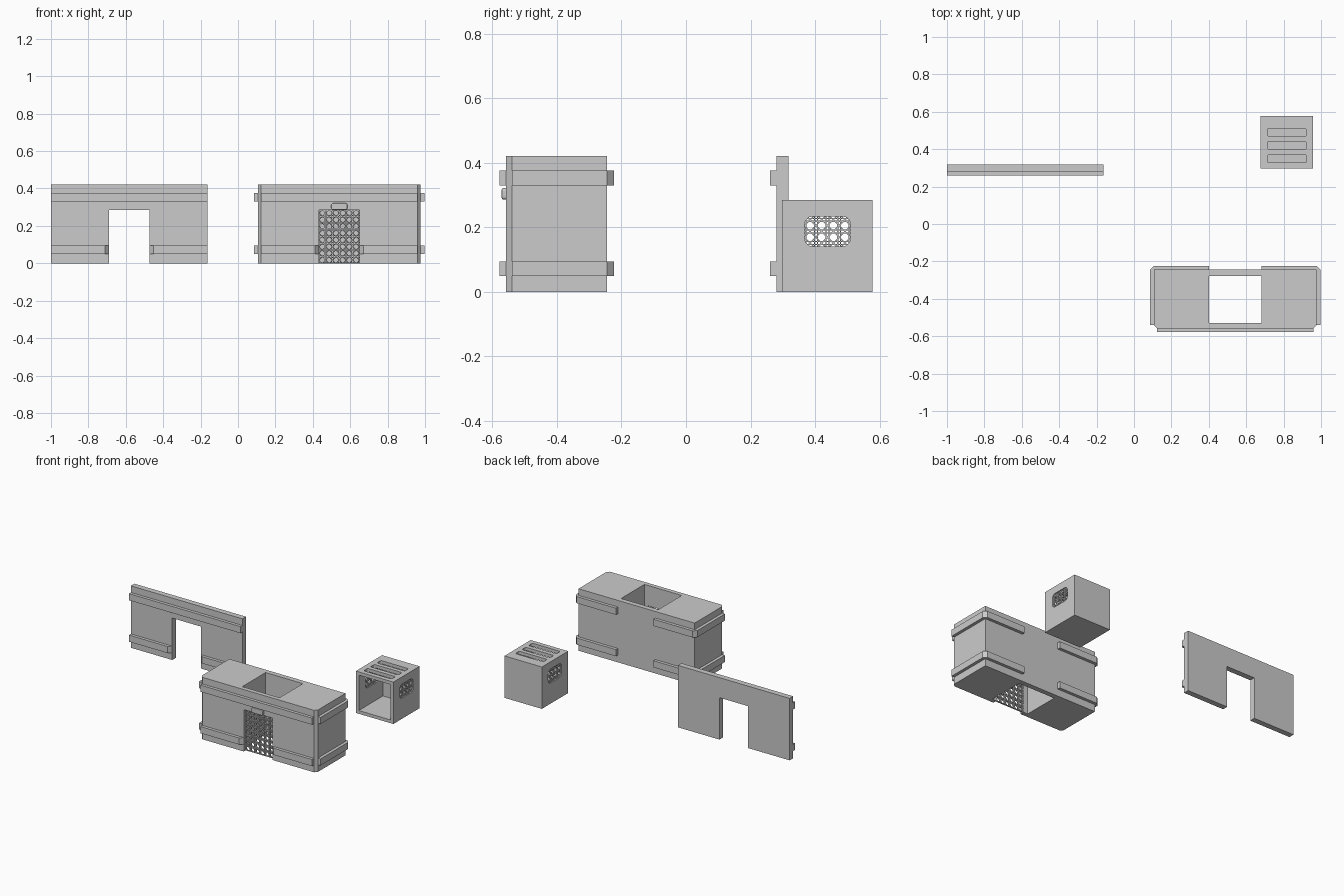
import bpy, bmesh, math
from mathutils import Matrix, Vector

if "Cube" in bpy.data.objects:
    bpy.data.objects.remove(bpy.data.objects["Cube"])

TOP = 0.42          # height of the tall parts
DOOR_H = 0.284      # doorway height
DOOR = 0.108        # doorway half width
FACE = 0.4185       # front face half width
R = 0.0205          # rail thickness
RAILS = ((0.049, 0.094), (0.330, 0.375))


def link(name, bm):
    bmesh.ops.recalc_face_normals(bm, faces=bm.faces)
    me = bpy.data.meshes.new(name)
    bm.to_mesh(me)
    bm.free()
    ob = bpy.data.objects.new(name, me)
    bpy.context.collection.objects.link(ob)
    return ob


def add_prism(bm, pts, lo, hi, axis='z'):
    """Extrude a 2D outline along an axis (remaining axes in x, y, z order)."""
    def put(p, t):
        return {'z': (p[0], p[1], t), 'y': (p[0], t, p[1]), 'x': (t, p[0], p[1])}[axis]
    a = [bm.verts.new(put(p, lo)) for p in pts]
    b = [bm.verts.new(put(p, hi)) for p in pts]
    n = len(pts)
    bm.faces.new(a[::-1])
    bm.faces.new(b)
    for i in range(n):
        bm.faces.new((a[i], a[(i + 1) % n], b[(i + 1) % n], b[i]))


def prism(name, pts, lo, hi, axis='z'):
    bm = bmesh.new()
    add_prism(bm, pts, lo, hi, axis)
    return link(name, bm)


def rect(x0, x1, y0, y1):
    return [(x0, y0), (x1, y0), (x1, y1), (x0, y1)]


def rounded(x0, x1, y0, y1, r, seg=3):
    pts = []
    for i, (cx, cy) in enumerate(rect(x0 + r, x1 - r, y0 + r, y1 - r)):
        for k in range(seg + 1):
            a = math.pi + (i + k / seg) * math.pi / 2
            pts.append((cx + r * math.cos(a), cy + r * math.sin(a)))
    return pts


def cut(ob, pts, lo, hi, axis):
    c = prism("cutter", pts, lo, hi, axis)
    m = ob.modifiers.new("cut", 'BOOLEAN')
    m.operation, m.solver, m.object = 'DIFFERENCE', 'EXACT', c
    bpy.context.view_layer.objects.active = ob
    bpy.ops.object.modifier_apply(modifier=m.name)
    bpy.data.objects.remove(c)


def lattice(name, u0, u1, v0, v1, lo, hi, axis, p=0.036, bar=0.0035):
    """Cane weave: paired straight strands and crossing diagonals."""
    bm = bmesh.new()
    uc, vc = (u0 + u1) / 2, (v0 + v1) / 2
    w, h = (u1 - u0) / 2, (v1 - v0) / 2
    segs = []
    for k in range(-12, 13):
        for s in (-0.0045, 0.0045):
            t = k * p + s
            if abs(t) < w:
                segs.append(((t, -h), (t, h)))
            if abs(t) < h:
                segs.append(((-w, t), (w, t)))
        c = (k + 0.5) * p
        a, b = max(-w, -h - c), min(w, h - c)
        if b - a > 0.004:
            segs.append(((a, a + c), (b, b + c)))
            segs.append(((-a, a + c), (-b, b + c)))
    for s, e in segs:
        s, e = Vector(s), Vector(e)
        d = (e - s).normalized() * bar / 2
        n = Vector((-d.y, d.x))
        o = Vector((uc, vc))
        add_prism(bm, [q + o for q in (s - n, e - n, e + n, s + n)], lo, hi, axis)
    return link(name, bm)


def front_rails(name, cx, y):
    """Full upper rail and a lower rail interrupted by the doorway."""
    bm = bmesh.new()
    add_prism(bm, rect(cx - FACE, cx + FACE, y - R, y), *RAILS[1])
    for s in (-1, 1):
        pts = [(FACE, y), (FACE, y - R), (DOOR + R, y - R), (DOOR, y)]
        add_prism(bm, [(cx + s * u, v) for u, v in pts], *RAILS[0])
    return link(name, bm)


# Separate front plate with doorway
PX, PY = -0.5815, 0.280
prism("front_plate", [(PX + x, z) for x, z in (
    (-FACE, 0), (-DOOR, 0), (-DOOR, DOOR_H), (DOOR, DOOR_H),
    (DOOR, 0), (FACE, 0), (FACE, TOP), (-FACE, TOP))], PY, PY + 0.038, 'y')
front_rails("plate_rails", PX, PY)

# Main block: chamfered front corners, vertical shaft, doorway
BX, F, B, HW, C = 0.5415, -0.5575, -0.244, 0.4355, 0.018
body = prism("main_block", [(BX + x, y) for x, y in (
    (-FACE, F), (FACE, F), (HW, F + C), (HW, B), (-HW, B), (-HW, F + C))], 0, TOP)
cut(body, rect(BX - 0.14, BX + 0.14, -0.528, -0.278), -0.1, TOP + 0.1, 'z')
cut(body, rect(BX - DOOR, BX + DOOR, -0.1, DOOR_H), F - 0.1, -0.45, 'y')
front_rails("block_front_rails", BX, F)

# Rails wrapping each side and the back corner
bm = bmesh.new()
for s in (-1, 1):
    for z0, z1 in RAILS:
        pts = [(HW, F + C), (HW + R, F + C), (HW + R, B), (HW, B + R),
               (0.14, B + R), (0.14, B), (HW, B)]
        add_prism(bm, [(BX + s * x, y) for x, y in pts], z0, z1)
link("wrap_rails", bm)

# Woven screen in the doorway
lattice("door_screen", BX - DOOR, BX + DOOR, 0.002, DOOR_H, -0.540, -0.530, 'y')

# Small rounded latch above the doorway
latch = prism("latch", rounded(BX - 0.043, BX + 0.043, 0.286, 0.321, 0.009), F - 0.0135, F + 0.005, 'y')
bv = latch.modifiers.new("bevel", 'BEVEL')
bv.width, bv.segments = 0.005, 2

# Open-fronted box with slots on top and a window in each side
X0, X1, Y0, Y1, T = 0.676, 0.957, 0.297, 0.578, 0.022
box = prism("box_shell", rect(X0, X1, Y0, Y1), 0, DOOR_H)
cut(box, rect(X0 + T, X1 - T, T, DOOR_H - T), Y0 - 0.1, Y1 - T, 'y')
for yc in (0.349, 0.420, 0.490):
    cut(box, rounded(0.713, 0.922, yc - 0.021, yc + 0.021, 0.009), 0.2, 0.4, 'z')
WIN = (0.367, 0.510, 0.140, 0.234)
cut(box, rounded(*WIN, 0.026), X0 - 0.1, X1 + 0.1, 'x')
for side, x in (("left", X0 + 0.006), ("right", X1 - 0.016)):
    lattice(side + "_window_screen", *WIN, x, x + 0.010, 'x')
